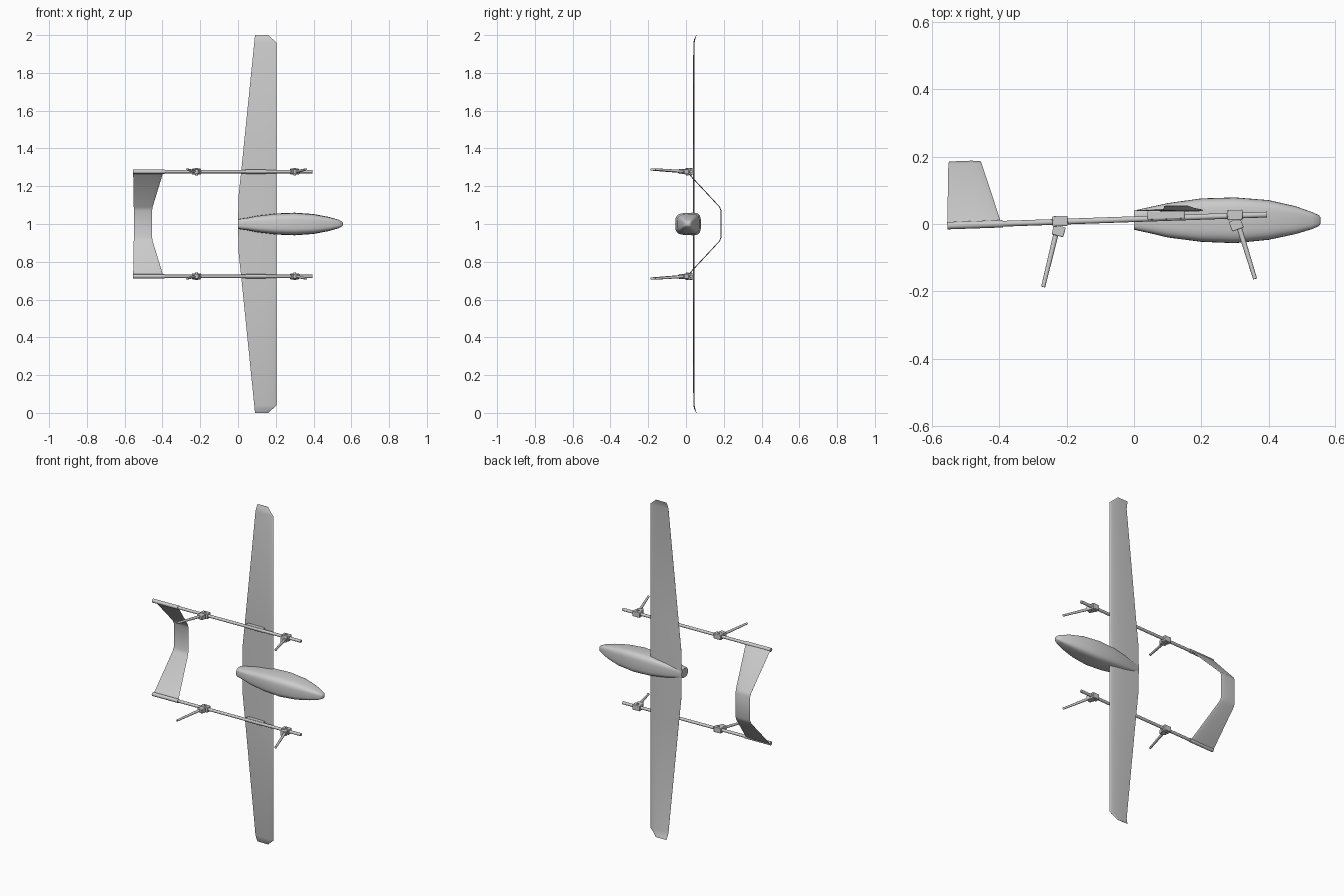
import bpy, bmesh, math
from mathutils import Vector

cube = bpy.data.objects.get("Cube")
if cube:
    bpy.data.objects.remove(cube)

grey = bpy.data.materials.new("light grey")
grey.use_nodes = True
grey.diffuse_color = (0.6, 0.6, 0.6, 1)
grey.node_tree.nodes["Principled BSDF"].inputs["Base Color"].default_value = (0.6, 0.6, 0.6, 1)


def finish(name, bm, angle=35):
    bmesh.ops.recalc_face_normals(bm, faces=bm.faces)
    me = bpy.data.meshes.new(name)
    bm.to_mesh(me)
    bm.free()
    me.materials.append(grey)
    ob = bpy.data.objects.new(name, me)
    bpy.context.collection.objects.link(ob)
    bpy.ops.object.select_all(action='DESELECT')
    ob.select_set(True)
    bpy.context.view_layer.objects.active = ob
    bpy.ops.object.shade_smooth_by_angle(angle=math.radians(angle))
    return ob


def loft(name, rings, angle=35):
    """Skin closed rings of points and cap both ends."""
    bm = bmesh.new()
    loops = [[bm.verts.new(p) for p in ring] for ring in rings]
    n = len(loops[0])
    for a, b in zip(loops, loops[1:]):
        for i in range(n):
            j = (i + 1) % n
            bm.faces.new((a[i], a[j], b[j], b[i]))
    bm.faces.new(loops[0])
    bm.faces.new(loops[-1])
    return finish(name, bm, angle)


def tube(name, a, b, r1, r2=None, sides=16):
    a, b = Vector(a), Vector(b)
    d = b - a
    turn = d.to_track_quat('Z', 'Y')
    rings = []
    for p, r in ((a, r1), (b, r2 or r1)):
        rings.append([p + turn @ Vector((r * math.cos(t), r * math.sin(t), 0))
                      for t in (math.tau * i / sides for i in range(sides))])
    return loft(name, rings)


def box(name, centre, size, tilt=0):
    bm = bmesh.new()
    bmesh.ops.create_cube(bm, size=1)
    for v in bm.verts:
        v.co = Vector([c * s for c, s in zip(v.co, size)])
    ob = finish(name, bm)
    ob.location = centre
    ob.rotation_euler.z = tilt
    bev = ob.modifiers.new("soft edges", 'BEVEL')
    bev.width = 0.003
    bev.segments = 2
    return ob


def airfoil(n=14):
    """Unit section: chord position from trailing (0) to leading edge (1), and height."""
    def half(c):
        u = 1 - c
        return 2.6 * (0.2969 * math.sqrt(u) - 0.126 * u - 0.3516 * u**2
                      + 0.2843 * u**3 - 0.1036 * u**4) + 0.02
    steps = [(1 - math.cos(math.pi * i / n)) / 2 for i in range(n + 1)]
    return [(c, half(c)) for c in steps] + [(c, -0.55 * half(c)) for c in reversed(steps[:-1])]


SECTION = airfoil()

# Fuselage: rounded-square sections (x, bottom, top, half width)
stations = [(0, -.017, .04, .026), (.05, -.028, .051, .033), (.1, -.04, .062, .043),
            (.2, -.053, .076, .055), (.3, -.057, .079, .059), (.4, -.047, .071, .052),
            (.48, -.03, .053, .037), (.53, -.015, .035, .023), (.55, -.006, .026, .014),
            (.555, .002, .018, .007)]


def squircle(x, lo, hi, w, n=32):
    ring = []
    for i in range(n):
        t = math.tau * i / n
        c, s = math.cos(t), math.sin(t)
        y = math.copysign(abs(c)**0.55, c)
        z = math.copysign(abs(s)**0.55, s)
        ring.append((x, (lo + hi) / 2 + y * (hi - lo) / 2, 1 + z * w * (1 + 0.06 * y)))
    return ring


fuselage = loft("fuselage", [squircle(*s) for s in stations], 60)

# Wing: span stations (distance from centre, trailing x, leading x, height, thickness)
half_wing = [(.0, 0, .205, .04, .022), (.15, .003, .205, .04, .021), (.28, .017, .205, .04, .02),
             (.96, .086, .205, .041, .016), (.98, .088, .182, .046, .012), (1, .09, .16, .054, .005)]
span = [(-s[0],) + s[1:] for s in reversed(half_wing[1:])] + half_wing
loft("wing", [[(xt + c * (xl - xt), y + h * th, 1 + d) for c, h in SECTION]
              for d, xt, xl, y, th in span])

# Tail: flat-topped arch joining the two booms
half_tail = [(.07, .185, -.55, -.455), (.09, .177, -.552, -.452), (.276, .004, -.555, -.395)]
arch = [(-s[0],) + s[1:] for s in reversed(half_tail)] + half_tail
rings = []
for d, y, xt, xl in arch:
    lean = 0 if abs(d) < .08 else (.35 if abs(d) < .1 else .7)
    side = math.copysign(1, d)
    rings.append([(xt + c * (xl - xt), y + h * .011 * (1 - lean * .3),
                   1 + d + side * lean * h * .011) for c, h in SECTION])
loft("tail_arch", rings)

# Booms with their mounts, clamps and legs, mirrored about the fuselage
HALF_GAP = .277
SLOPE = .033 / .95


def boom_y(x):
    return -.005 + (x + .555) * SLOPE


for side, label in ((1, "upper"), (-1, "lower")):
    z = 1 + side * HALF_GAP

    def on_boom(x):
        return (x, boom_y(x), z)

    tube(label + "_boom", on_boom(-.555), on_boom(.395), .0085)
    tube(label + "_tail_sleeve", on_boom(-.555), on_boom(-.39), .011)
    box(label + "_wing_mount", (.095, .027, z), (.11, .026, .022), math.atan(SLOPE))

    for place, x, tip_x, tip_y in (("rear", -.22, -.27, -.187), ("front", .3, .36, -.163)):
        y = boom_y(x)
        name = label + "_" + place
        lean = math.copysign(.008, tip_x - x)
        box(name + "_clamp", (x, y + .002, z), (.046, .03, .032), math.atan(SLOPE))
        tube(name + "_clamp_pin", (x, y, z - .02), (x, y, z + .02), .007)
        box(name + "_leg_socket", (x + lean * .5, y - .027, z), (.036, .03, .026),
            math.atan2(tip_x - x, -tip_y))
        tube(name + "_leg", (x + lean, y - .02, z), (tip_x, tip_y, z + side * .012),
             .008, .006)
